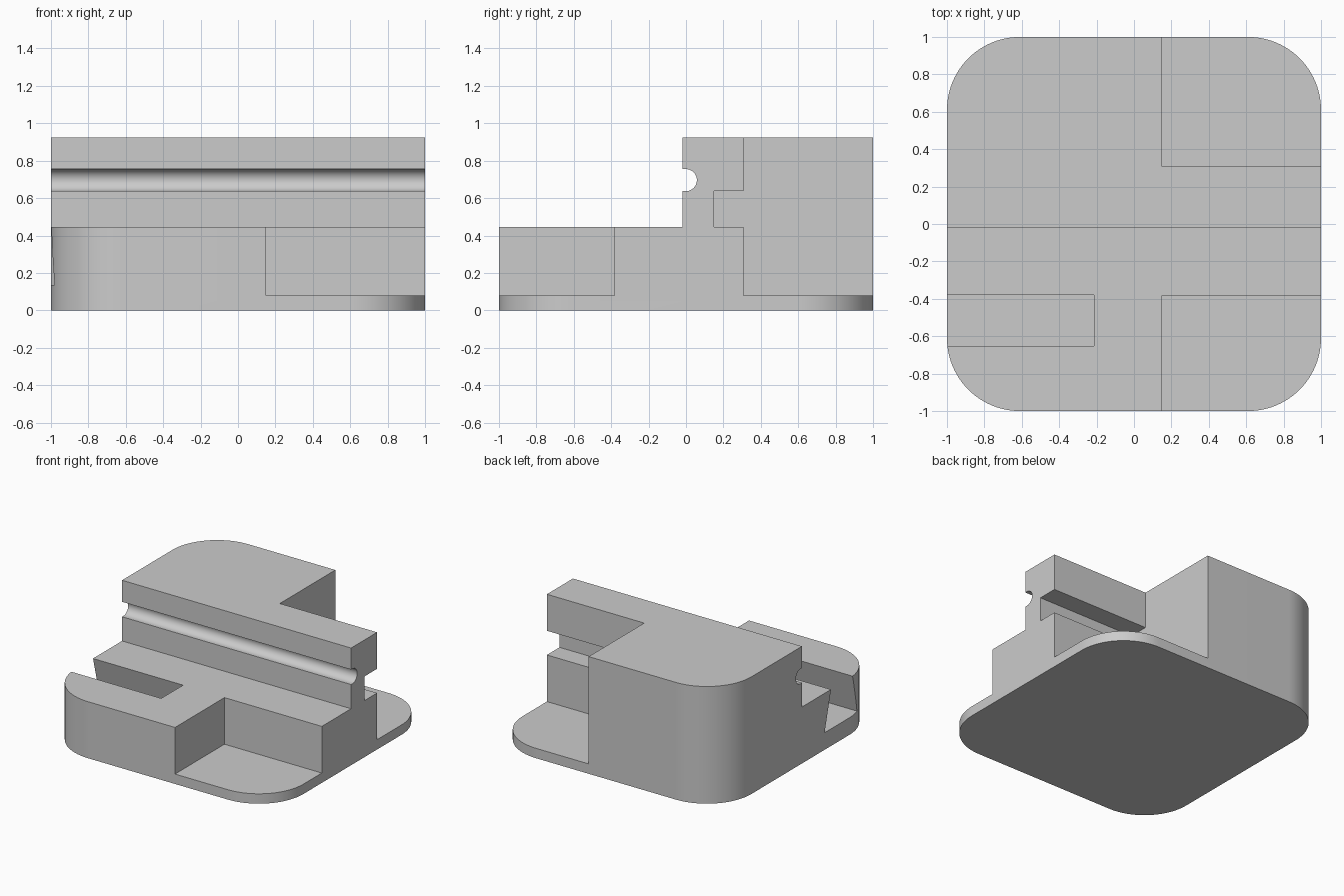
import bpy, bmesh
from math import sin, cos, pi, radians
from mathutils import Vector

cube = bpy.data.objects.get("Cube")
if cube:
    bpy.data.objects.remove(cube, do_unlink=True)

grey = bpy.data.materials.new("plain grey")
grey.use_nodes = True
colour = (0.6, 0.6, 0.6, 1)
grey.diffuse_color = colour
grey.node_tree.nodes["Principled BSDF"].inputs["Base Color"].default_value = colour

BASE, STEP, TOP = 0.078, 0.446, 0.925   # heights of plate, front deck, rear deck
LIP = 0.637                             # underside of the overhanging bar


def prism(name, outline, direction):
    """Extrude a closed outline of 3D points along a direction."""
    bm = bmesh.new()
    face = bm.faces.new([bm.verts.new(p) for p in outline])
    grown = bmesh.ops.extrude_face_region(bm, geom=[face])["geom"]
    bmesh.ops.translate(bm, vec=Vector(direction),
                        verts=[v for v in grown if isinstance(v, bmesh.types.BMVert)])
    bmesh.ops.recalc_face_normals(bm, faces=bm.faces)
    mesh = bpy.data.meshes.new(name)
    bm.to_mesh(mesh)
    bm.free()
    mesh.materials.append(grey)
    obj = bpy.data.objects.new(name, mesh)
    bpy.context.collection.objects.link(obj)
    return obj


def arc(cx, cy, radius, start, end, steps):
    return [(cx + radius * cos(radians(start + (end - start) * i / steps)),
             cy + radius * sin(radians(start + (end - start) * i / steps)))
            for i in range(steps + 1)]


def cut(body, name, profile, x0, x1):
    """Remove a side profile (y, z) from the body between two x positions."""
    cutter = prism(name, [(x0, y, z) for y, z in profile], (x1 - x0, 0, 0))
    cutter.hide_render = True
    mod = body.modifiers.new(name, "BOOLEAN")
    mod.operation, mod.solver, mod.object = "DIFFERENCE", "EXACT", cutter
    bpy.context.view_layer.objects.active = body
    bpy.ops.object.modifier_apply(modifier=name)
    bpy.data.objects.remove(cutter, do_unlink=True)


# Rounded square block
r = 0.39
outline = []
for k, (sx, sy) in enumerate([(1, 1), (-1, 1), (-1, -1), (1, -1)]):
    outline += arc(sx * (1 - r), sy * (1 - r), r, 90 * k, 90 * k + 90, 24)
block = prism("stepped_block", [(x, y, 0) for x, y in outline], (0, 0, TOP))

# Front step, with the round groove along the upper wall
wall = -0.018
groove = arc(-0.001, 0.696, 0.059, -90, 90, 24)
cut(block, "front_step",
    [(-1.2, STEP), (wall, STEP), (wall, groove[0][1])] + groove +
    [(wall, groove[-1][1]), (wall, 1.2), (-1.2, 1.2)], -1.2, 1.2)

# Front left corner pocket
cut(block, "front_pocket",
    [(-1.2, BASE), (-0.383, BASE), (-0.383, 1.2), (-1.2, 1.2)], 0.15, 1.2)

# Rear left corner pocket, with the undercut beneath the bar
cut(block, "rear_pocket",
    [(1.2, BASE), (0.307, BASE), (0.307, STEP), (0.15, STEP),
     (0.15, LIP), (0.307, LIP), (0.307, 1.2), (1.2, 1.2)], 0.15, 1.2)

# Dovetail slot on the right side, wider at its floor
floor, flare = 0.135, 0.08
y0, y1, extra = -0.653, -0.38, 0.1
slope = flare / (STEP - floor) * extra
cut(block, "dovetail_slot",
    [(y0 - flare, floor), (y1 + flare, floor),
     (y1 - slope, STEP + extra), (y0 + slope, STEP + extra)], -1.2, -0.213)

# Smooth curves, sharp edges
bpy.ops.object.select_all(action="DESELECT")
block.select_set(True)
bpy.context.view_layer.objects.active = block
bpy.ops.object.shade_smooth_by_angle(angle=radians(30))
